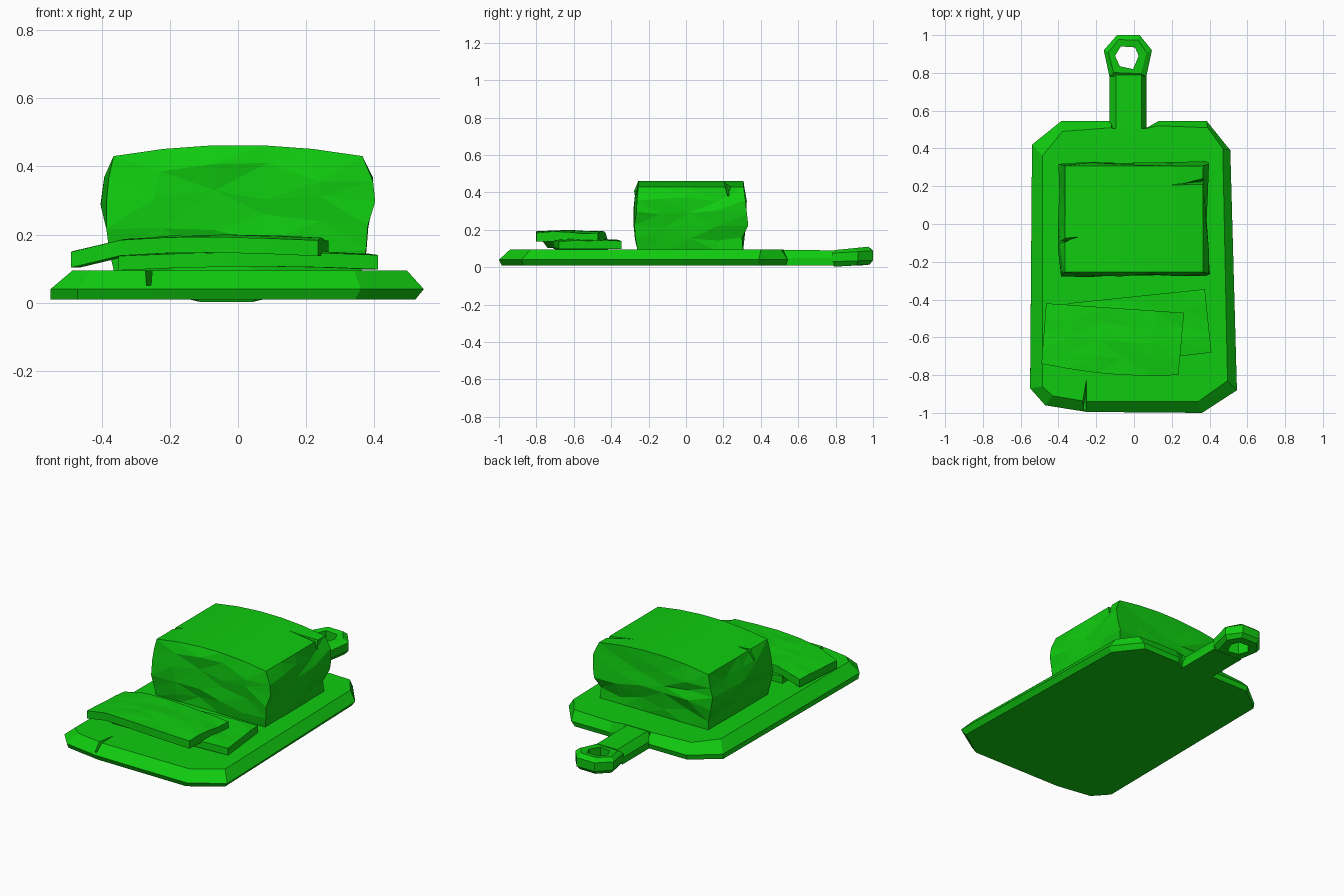
import bpy, bmesh, math, random
from mathutils import Vector

random.seed(4)
old = bpy.data.objects.get("Cube")
if old:
    bpy.data.objects.remove(old, do_unlink=True)

GREEN = (0.005, 0.6, 0.005, 1)
mat = bpy.data.materials.new("leaf_green")
mat.use_nodes = True
mat.diffuse_color = GREEN
mat.node_tree.nodes["Principled BSDF"].inputs["Base Color"].default_value = GREEN


def finish(name, bm):
    bmesh.ops.recalc_face_normals(bm, faces=bm.faces)
    mesh = bpy.data.meshes.new(name)
    bm.to_mesh(mesh)
    bm.free()
    mesh.materials.append(mat)
    ob = bpy.data.objects.new(name, mesh)
    bpy.context.collection.objects.link(ob)
    return ob


def loft(name, rings, closed=False):
    """Skin equal-length rings of points; cap the ends or close into a loop."""
    bm = bmesh.new()
    vs = [[bm.verts.new(p) for p in ring] for ring in rings]
    n = len(vs[0])
    pairs = list(zip(vs, vs[1:])) + ([(vs[-1], vs[0])] if closed else [])
    for a, b in pairs:
        for i in range(n):
            j = (i + 1) % n
            bm.faces.new((a[i], a[j], b[j], b[i]))
    if not closed:
        bm.faces.new(vs[0][::-1])
        bm.faces.new(vs[-1])
    return finish(name, bm)


def block(name, cells, warp):
    """Box of cells whose surface points (u, v, w in 0..1) are warped."""
    bm = bmesh.new()
    grid = {}

    def vert(key):
        if key not in grid:
            grid[key] = bm.verts.new(warp(*[k / c for k, c in zip(key, cells)]))
        return grid[key]

    for axis in range(3):
        a, b = (axis + 1) % 3, (axis + 2) % 3
        for end in (0, cells[axis]):
            for i in range(cells[a]):
                for j in range(cells[b]):
                    quad = []
                    for da, db in ((0, 0), (1, 0), (1, 1), (0, 1)):
                        key = [0, 0, 0]
                        key[axis], key[a], key[b] = end, i + da, j + db
                        quad.append(vert(tuple(key)))
                    bm.faces.new(quad)
    bmesh.ops.triangulate(bm, faces=bm.faces)
    return finish(name, bm)


def carve(ob, top, bottom):
    """Cut a wedge: a triangle on top tapering to a lower triangle."""
    cutter = loft("notch_cutter", [bottom, top])
    cutter.hide_render = True
    mod = ob.modifiers.new("notch", "BOOLEAN")
    mod.operation, mod.solver, mod.object = "DIFFERENCE", "EXACT", cutter
    bpy.context.view_layer.objects.active = ob
    bpy.ops.object.modifier_apply(modifier=mod.name)
    bpy.data.objects.remove(cutter, do_unlink=True)


def at(outline, z):
    return [(x, y, z) for x, y in outline]


def curve(t, pts):
    """Piecewise linear value at t over evenly spaced samples."""
    s = t * (len(pts) - 1)
    i = min(int(s), len(pts) - 2)
    return pts[i] + (pts[i + 1] - pts[i]) * (s - i)


# Board with bevelled rim
rim = [(-.55, -.87), (-.47, -.96), (-.25, -.995), (.36, -1), (.545, -.88),
       (.51, .39), (.385, .545), (.13, .545), (.07, .51), (-.11, .51),
       (-.12, .545), (-.385, .545), (-.54, .42)]
crown = [(-.485, -.86), (-.43, -.91), (-.25, -.94), (.34, -.94), (.495, -.83),
         (.47, .40), (.39, .51), (.13, .52), (.06, .505), (-.11, .505),
         (-.12, .51), (-.38, .49), (-.485, .36)]
base = [(x * .955 if x > 0 else x, y * .985) for x, y in rim]
board = loft("board", [at(base, .01), at(rim, .04), at(crown, .095)])
carve(board, at([(-.25, -.78), (-.25, -1.05), (-.30, -1.05)], .12),
      at([(-.255, -.9), (-.255, -1.05), (-.28, -1.05)], .05))
carve(board, at([(-.50, -.92), (-.38, -.93), (-.46, -1.05)], .12),
      at([(-.49, -.95), (-.42, -.96), (-.46, -1.05)], .05))

# Handle neck
loft("handle_neck", [
    [(-.13, y, .01), (.065, y, .01), (.065, y, .05), (.04, y, z), (-.095, y, z), (-.13, y, .05)]
    for y, z in ((.45, .093), (.79, .09))])

# Handle ring with a hexagonal hole
outer = [(-.16, .92), (-.09, 1), (.03, 1), (.095, .92), (.065, .78), (-.13, .78)]
hole = [(-.10, .89), (-.07, .94), (.005, .935), (.025, .89), (-.005, .82), (-.075, .835)]


def ring(f, z, slope):
    return [(a + (c - a) * f, b + (d - b) * f, z + slope * (b + (d - b) * f - .78))
            for (a, b), (c, d) in zip(hole, outer)]


loft("handle_ring", [ring(0, .005, .03), ring(.7, .002, .06), ring(1, .03, .03),
                     ring(1, .075, .06), ring(.6, .09, .1), ring(0, .09, .08)], closed=True)


# Loaf: bulging sides, arched top, chiselled faces
def loaf_warp(u, v, w):
    s = u * 2 - 1
    half = curve(w, [.362, .366, .387, .393, .385, .365])
    z = .085 + w * (.345 + .033 * (1 - s * s))
    front = curve(w, [-.258, -.262, -.272, -.275, -.268, -.255])
    back = curve(w, [.305, .31, .322, .32, .318, .308])
    inner = 0 < w < 1
    j = lambda a: random.uniform(-a, a) if inner else 0
    z += j(.025) if 0 < u < 1 else j(.012)
    x = s * half + j(.012)
    y = front + (back - front) * v + j(.011)
    return x, y, z


loaf = block("loaf", (5, 4, 5), loaf_warp)
carve(loaf, at([(.12, .195), (.42, .19), (.42, .29)], .50),
      at([(.30, .225), (.42, .22), (.42, .235)], .38))
carve(loaf, at([(-.25, -.05), (-.42, -.06), (-.42, -.16)], .50),
      at([(-.34, -.09), (-.42, -.09), (-.42, -.11)], .37))


# Slices: bent slabs with rough tops
def slab(name, corners, low, thick, rough):
    a, b, c, d = [Vector(p) for p in corners]

    def warp(u, v, w):
        p = (a.lerp(b, u)).lerp(d.lerp(c, u), v)
        bow = .025 * math.sin(math.pi * u) * (1 - v)
        z = curve(u, low) + w * thick
        if w and 0 < v < 1:
            z += random.uniform(-rough * .4, rough)
        return p.x, p.y - bow, z

    return block(name, (5, 4, 1), warp)


slab("lower_slice", [(-.35, -.70), (.41, -.68), (.375, -.345), (-.35, -.42)],
     [.095, .103, .107, .105, .098], .042, .006)
slab("upper_slice", [(-.49, -.74), (.235, -.80), (.265, -.47), (-.465, -.42)],
     [.103, .138, .146, .147, .143, .137], .046, .009)
